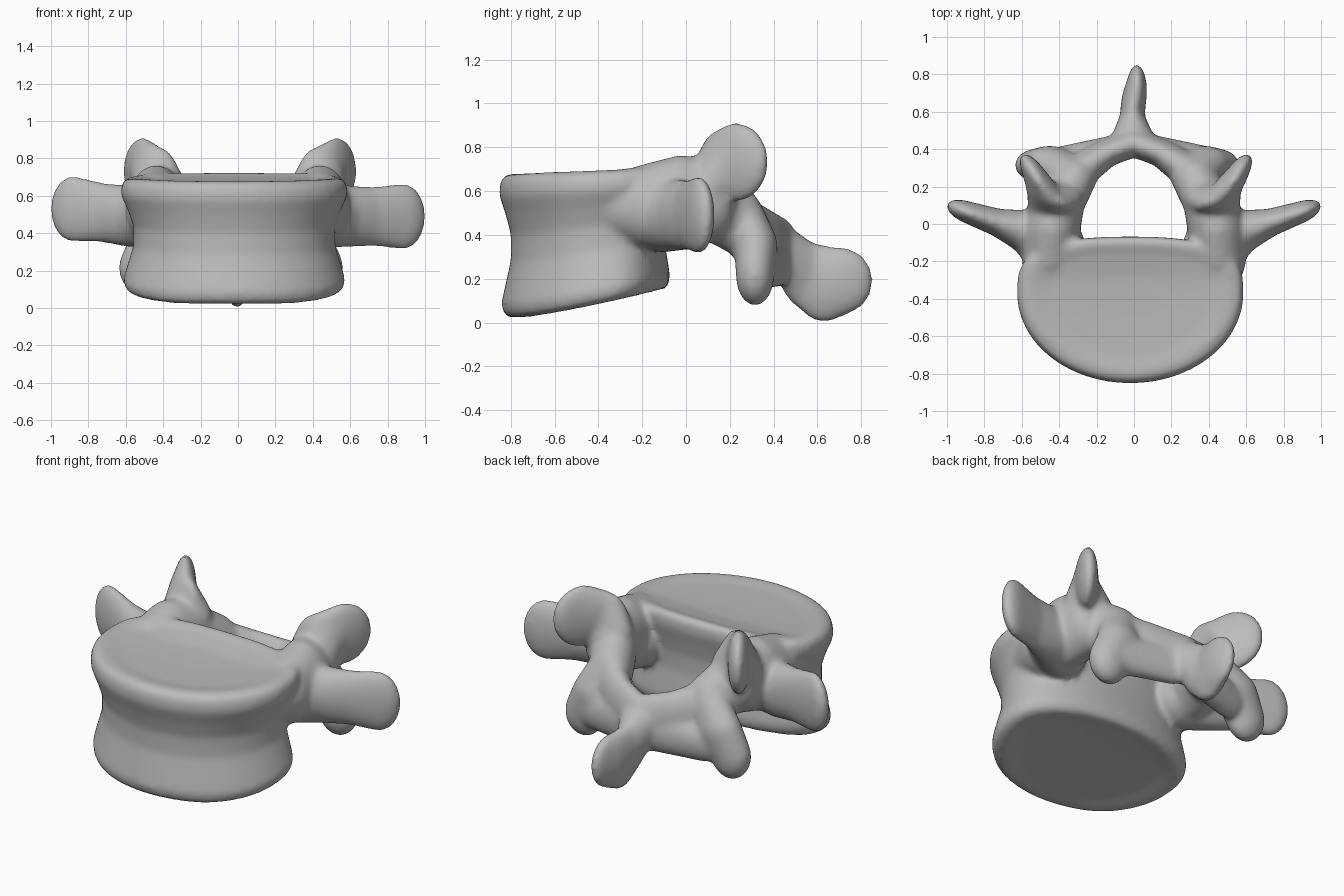
import bpy, bmesh
from math import sin, cos, pi, radians
from mathutils import Vector, Matrix

cube = bpy.data.objects.get("Cube")
if cube:
    bpy.data.objects.remove(cube)

bone = bpy.data.materials.new("bone_grey")
bone.use_nodes = True
GREY = (0.5, 0.5, 0.5, 1)
bone.diffuse_color = GREY
bone.node_tree.nodes["Principled BSDF"].inputs["Base Color"].default_value = GREY

bm = bmesh.new()


def blob(x, y, z, rx, ry, rz, yaw=0):
    """Points of an ellipsoid turned by yaw about z."""
    turn = Matrix.Rotation(radians(yaw), 3, 'Z')
    tmp = bmesh.new()
    bmesh.ops.create_icosphere(tmp, subdivisions=3, radius=1)
    pts = [turn @ Vector((v.co.x * rx, v.co.y * ry, v.co.z * rz)) + Vector((x, y, z))
           for v in tmp.verts]
    tmp.free()
    return pts


def chain(blobs, side=1):
    """Skin each neighbouring pair of blobs with a hull, optionally mirrored in x."""
    shapes = [blob(*b) for b in blobs]
    for a, b in zip(shapes, shapes[1:]):
        tmp = bmesh.new()
        for p in a + b:
            tmp.verts.new((p.x * side, p.y, p.z))
        hull = bmesh.ops.convex_hull(tmp, input=tmp.verts)
        loose = [g for g in hull["geom_interior"] if isinstance(g, bmesh.types.BMVert)]
        bmesh.ops.delete(tmp, geom=loose, context='VERTS')
        bmesh.ops.recalc_face_normals(tmp, faces=tmp.faces)
        mesh = bpy.data.meshes.new("part")
        tmp.to_mesh(mesh)
        tmp.free()
        bm.from_mesh(mesh)
        bpy.data.meshes.remove(mesh)


def power(v, e):
    return abs(v) ** e * (1 if v >= 0 else -1)


def body_ring(height, scale, dish=0):
    """One slice between the sloping end plates: squarer at the top back, rounder below."""
    ring = []
    for i in range(64):
        a = 2 * pi * i / 64
        c, s = cos(a), sin(a)
        if s > 0:
            x = 0.61 * power(c, 1 - 0.25 * height)
            y = 0.305 * power(s, 0.85 - 0.25 * height)
        else:
            x, y = 0.61 * c, 0.485 * s
        x, y = x * scale - 0.02, y * scale - 0.37
        low = 0.02 + 0.135 * max(0, (y + 0.75) / 0.67) ** 1.2
        high = 0.712 + 0.04 * y + 0.1 * max(0, y + 0.3)
        ring.append(bm.verts.new((x, y, low + (high - low) * height + dish)))
    return ring


# Vertebral body: waisted drum with rounded rims and dished ends
slices = [(0, 0.3, 0.022), (0, 0.7, 0.014), (0, 0.88), (0.025, 0.95), (0.1, 0.975),
          (0.22, 0.94), (0.4, 0.885), (0.58, 0.885), (0.72, 0.935), (0.85, 0.995),
          (0.93, 0.99), (0.98, 0.96), (1, 0.88), (1, 0.7, -0.014), (1, 0.3, -0.022)]
rings = [body_ring(*s) for s in slices]
for r, q in zip(rings, rings[1:]):
    for i in range(64):
        j = (i + 1) % 64
        bm.faces.new((r[i], r[j], q[j], q[i]))
bm.faces.new(rings[0][::-1])
bm.faces.new(rings[-1])

for side in (1, -1):
    left = side > 0
    # Pedicle joining body to arch, fanning into the body's flank
    chain([(0.42, -0.34, 0.52, 0.13, 0.12, 0.12),
           (0.45, -0.2, 0.53, 0.15, 0.11, 0.19),
           (0.44, -0.03, 0.55, 0.155, 0.12, 0.215),
           (0.41, 0.13, 0.56, 0.15, 0.11, 0.19)], side)
    # Transverse process: flat paddle sweeping out and back
    tip = 0.49 if left else 0.53
    chain([(0.44, -0.11, 0.49, 0.18, 0.15, 0.17),
           (0.58, -0.04, 0.49, 0.1, 0.115, 0.165, 15),
           (0.72, 0.005, (0.49 + tip) / 2, 0.09, 0.075, 0.16, 22),
           (0.885, 0.06, tip, 0.125, 0.058, 0.178, 22)], side)
    # Superior articular process: curved upright plate
    chain([(0.43, 0.09, 0.59, 0.14, 0.1, 0.16),
           (0.46, 0.145, 0.72, 0.125, 0.065, 0.155, 30),
           (0.53 if left else 0.51, 0.23, 0.732, 0.17, 0.06, 0.182, 58)], side)
    chain([(0.37, 0.13, 0.63, 0.1, 0.08, 0.12, 10),
           (0.45, 0.14, 0.72, 0.14, 0.06, 0.15, 25)], side)
    # Pars and inferior articular process
    out = 0.445 if left else 0.52
    chain([(0.38, 0.13, 0.53, 0.13, 0.1, 0.17),
           (0.32, 0.26, 0.45, 0.13, 0.1, 0.16),
           (out - 0.07, 0.32, 0.34, 0.135, 0.1, 0.13),
           (out, 0.315, 0.215, 0.118, 0.088, 0.14)], side)
    # Lamina closing the back of the canal
    chain([(0.3, 0.28, 0.41, 0.12, 0.085, 0.16),
           (0.17, 0.37, 0.36, 0.1, 0.07, 0.16),
           (0, 0.435, 0.33, 0.09, 0.075, 0.15)], side)
    # Web between lamina and inferior process
    chain([(0.08, 0.42, 0.28, 0.08, 0.06, 0.12),
           (0.36, 0.35, 0.26, 0.11, 0.07, 0.11)], side)

# Spinous process: thin blade drooping to a rounded tip
chain([(-0.005, 0.43, 0.34, 0.13, 0.06, 0.12),
       (-0.01, 0.54, 0.22, 0.07, 0.11, 0.155),
       (-0.005, 0.63, 0.175, 0.065, 0.14, 0.177),
       (0.015, 0.71, 0.19, 0.055, 0.145, 0.155)])

bmesh.ops.recalc_face_normals(bm, faces=bm.faces)
mesh = bpy.data.meshes.new("vertebra")
bm.to_mesh(mesh)
bm.free()
mesh.materials.append(bone)
vertebra = bpy.data.objects.new("vertebra", mesh)
bpy.context.collection.objects.link(vertebra)

# Fuse the parts into one skin and soften the joins
fuse = vertebra.modifiers.new("fuse", 'REMESH')
fuse.mode = 'VOXEL'
fuse.voxel_size = 0.014
fuse.use_smooth_shade = True
soften = vertebra.modifiers.new("soften", 'SMOOTH')
soften.factor = 0.5
soften.iterations = 16
